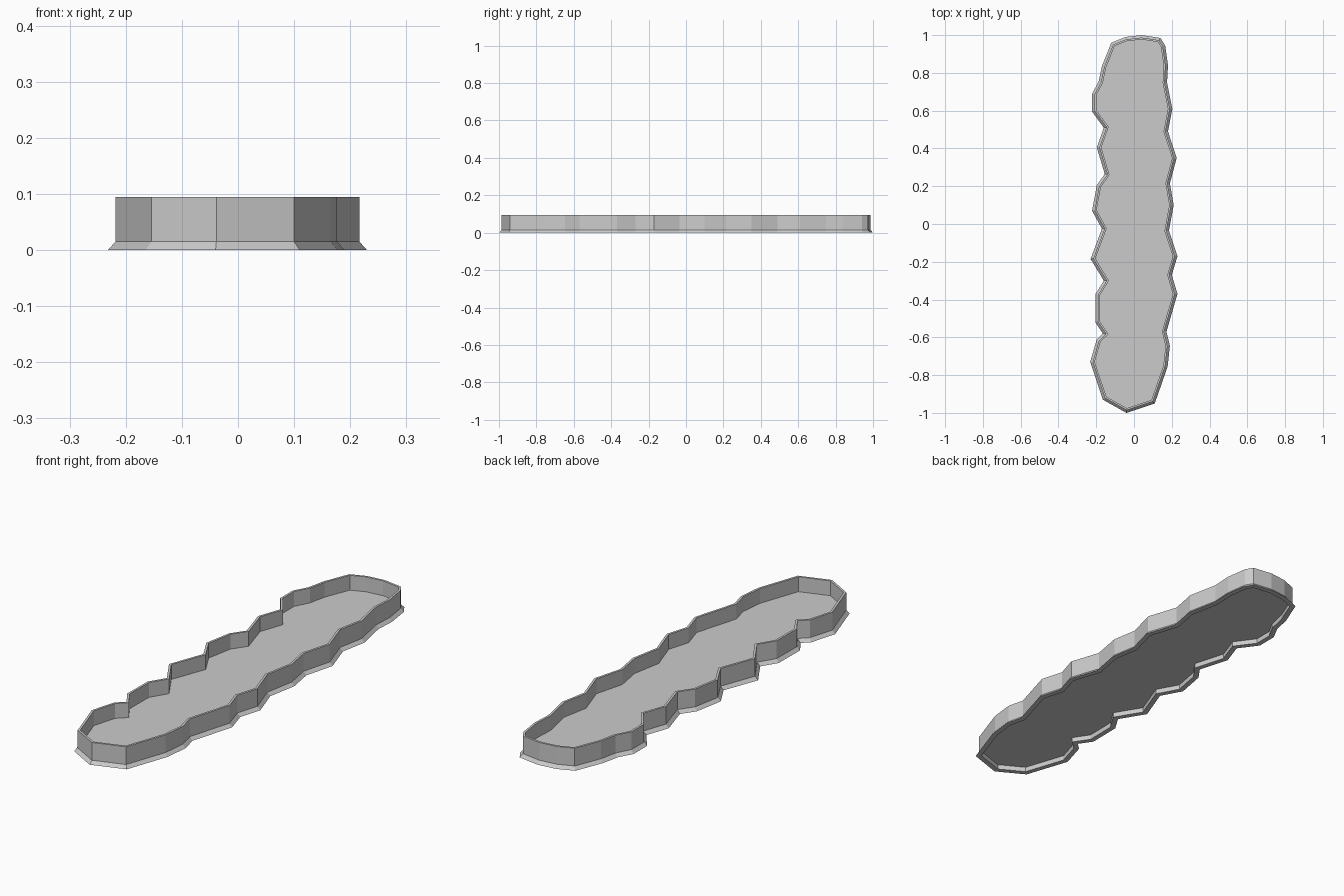
import bpy, bmesh
from mathutils import Vector

if "Cube" in bpy.data.objects:
    bpy.data.objects.remove(bpy.data.objects["Cube"])

# clockwise outline of the flared foot, seen from above
OUTLINE = [(0.04, 1.0), (0.14, 0.985), (0.165, 0.945), (0.18, 0.84), (0.175, 0.75), (0.203, 0.61),
           (0.18, 0.49), (0.226, 0.35), (0.19, 0.215), (0.21, 0.10), (0.185, -0.035), (0.23, -0.17),
           (0.2, -0.27), (0.23, -0.37), (0.172, -0.57), (0.19, -0.645), (0.178, -0.755), (0.11, -0.95),
           (-0.04, -1.0), (-0.165, -0.93), (-0.232, -0.73), (-0.197, -0.61), (-0.165, -0.58),
           (-0.205, -0.52), (-0.203, -0.37), (-0.16, -0.30), (-0.23, -0.185), (-0.17, -0.025),
           (-0.222, 0.07), (-0.197, 0.205), (-0.155, 0.265), (-0.197, 0.405), (-0.16, 0.51),
           (-0.222, 0.595), (-0.222, 0.69), (-0.187, 0.755), (-0.17, 0.835), (-0.12, 0.96), (-0.045, 0.99)]

grey = bpy.data.materials.new("light grey")
grey.diffuse_color = (0.6, 0.6, 0.6, 1)
grey.use_nodes = True
grey.node_tree.nodes["Principled BSDF"].inputs["Base Color"].default_value = grey.diffuse_color


def inset(d):
    """Outline moved inwards by d, with mitred corners."""
    pts = [Vector(p) for p in OUTLINE]
    out = []
    for i, p in enumerate(pts):
        a = (p - pts[i - 1]).normalized()
        b = (pts[(i + 1) % len(pts)] - p).normalized()
        na, nb = Vector((a.y, -a.x)), Vector((b.y, -b.x))
        out.append(p + (na + nb) * (d / (1 + na.dot(nb))))
    return out


def add_object(name, bm):
    bmesh.ops.recalc_face_normals(bm, faces=bm.faces)
    me = bpy.data.meshes.new(name)
    bm.to_mesh(me)
    bm.free()
    me.materials.append(grey)
    ob = bpy.data.objects.new(name, me)
    bpy.context.collection.objects.link(ob)


# wall with flared foot: closed cross-section (inset, height) swept along the outline
SECTION = [(0, 0), (0.013, 0.015), (0.013, 0.095), (0.023, 0.095), (0.023, 0)]
bm = bmesh.new()
rings = [[bm.verts.new((p.x, p.y, z)) for p in inset(d)] for d, z in SECTION]
n = len(OUTLINE)
for k, r in enumerate(rings):
    s = rings[(k + 1) % len(rings)]
    for i in range(n):
        j = (i + 1) % n
        bm.faces.new((r[i], r[j], s[j], s[i]))
add_object("cutter_wall", bm)

# thin floor plate inside the wall
bm = bmesh.new()
low, high = [[bm.verts.new((p.x, p.y, z)) for p in inset(0.022)] for z in (0.022, 0.028)]
bm.faces.new(low)
bm.faces.new(high)
for i in range(n):
    j = (i + 1) % n
    bm.faces.new((low[i], low[j], high[j], high[i]))
add_object("floor_plate", bm)
